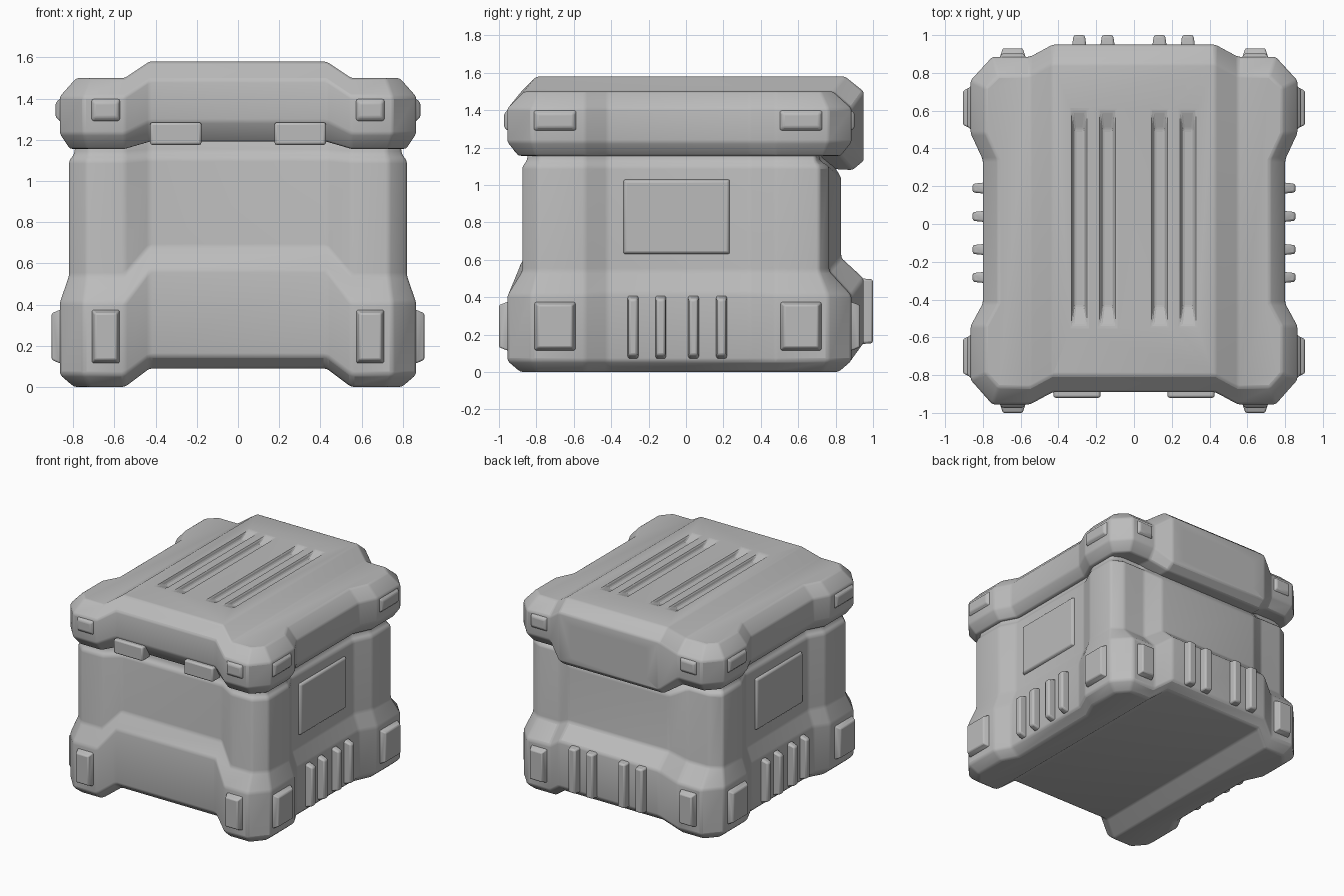
import bpy, bmesh
from mathutils import Vector

if "Cube" in bpy.data.objects:
    bpy.data.objects.remove(bpy.data.objects["Cube"], do_unlink=True)

grey = bpy.data.materials.new("grey_plastic")
grey.use_nodes = True
GREY = (0.5, 0.5, 0.5, 1)
grey.diffuse_color = GREY
grey.node_tree.nodes["Principled BSDF"].inputs["Base Color"].default_value = GREY


def finish(name, bm, bevel=0.0):
    bmesh.ops.recalc_face_normals(bm, faces=bm.faces)
    mesh = bpy.data.meshes.new(name)
    bm.to_mesh(mesh)
    bm.free()
    mesh.materials.append(grey)
    obj = bpy.data.objects.new(name, mesh)
    bpy.context.collection.objects.link(obj)
    if bevel:
        add_bevel(obj, bevel)
    return obj


def add_bevel(obj, width):
    mod = obj.modifiers.new("soft_edges", "BEVEL")
    mod.width, mod.segments = width, 2
    mod.limit_method, mod.angle_limit = "ANGLE", 0.3
    bpy.ops.object.select_all(action="DESELECT")
    obj.select_set(True)
    bpy.context.view_layer.objects.active = obj
    bpy.ops.object.shade_smooth_by_angle(angle=0.7)


# Half outline of the crate seen from above, from front centre to back centre
OUTLINE = [(0.43, -0.89), (0.55, -0.955), (0.75, -0.955), (0.865, -0.825),
           (0.865, -0.54), (0.8, -0.42), (0.8, 0.34), (0.865, 0.48),
           (0.865, 0.76), (0.75, 0.885), (0.55, 0.885), (0.43, 0.95)]
ZONE = "FCCCCSSCCCCB"   # front, corner, side, back


def ring(bm, inset, heights):
    """One outline loop: insets for side, front, back; heights by zone."""
    side, front, back = inset
    half = []
    for i, ((x, y), zone) in enumerate(zip(OUTLINE, ZONE)):
        dy = front if y < 0 else -back
        if i in (3, 8):
            dy *= 0.4
        elif 4 <= i <= 7:
            dy = 0
        dx = side if 3 <= i <= 8 else 0.4 * side if i in (2, 9) else 0
        half.append((x - dx, y + dy, heights["CFSB".index(zone)]))
    pts = half + [(-x, y, z) for x, y, z in reversed(half)]
    return [bm.verts.new(p) for p in pts]


def cap(bm, r):
    """Close a loop with a raised or sunken centre strip running front to back."""
    for ids in (range(1, 11), range(13, 23), (0, 1, 10, 11),
                (12, 13, 22, 23), (0, 11, 12, 23)):
        bm.faces.new([r[i] for i in ids])


def loft(name, levels):
    bm = bmesh.new()
    rings = [ring(bm, *level) for level in levels]
    for a, b in zip(rings, rings[1:]):
        for i in range(len(a)):
            j = (i + 1) % len(a)
            bm.faces.new((a[i], a[j], b[j], b[i]))
    cap(bm, rings[0])
    cap(bm, rings[-1])
    return finish(name, bm)


def block(name, centre, normal, base, top, depth, bevel=0.008):
    """Tapered block standing on a surface point along an axis normal."""
    n, c = Vector(normal), Vector(centre)
    u = Vector((0, 1, 0)) if n.x else Vector((1, 0, 0))
    v = Vector((0, 1, 0)) if n.z else Vector((0, 0, 1))
    bm = bmesh.new()
    loops = []
    for (w, h), d in ((base, -0.03), (base, 0), (top, depth)):
        loops.append([bm.verts.new(c + n * d + u * (w * s / 2) + v * (h * t / 2))
                      for s, t in ((-1, -1), (1, -1), (1, 1), (-1, 1))])
    for a, b in zip(loops, loops[1:]):
        for i in range(4):
            bm.faces.new((a[i], a[i - 1], b[i - 1], b[i]))
    bm.faces.new(loops[0])
    bm.faces.new(loops[-1])
    return finish(name, bm, bevel)


def cut(target, cutter):
    cutter.hide_render = True
    cutter.hide_set(True)
    cutter.display_type = "WIRE"
    mod = target.modifiers.new(cutter.name, "BOOLEAN")
    mod.operation, mod.object, mod.solver = "DIFFERENCE", cutter, "EXACT"


# Body with flared base and feet; heights are corner, front, side, back
wall = (0.045, 0.08, 0.12)
body = loft("body", [
    ((0.07, 0.07, 0.07), (0, 0.09, 0, 0.09)),
    ((0, 0, 0), (0.06, 0.15, 0.06, 0.15)),
    ((0, 0, 0), (0.41, 0.57, 0.42, 0.5)),
    (wall, (0.54, 0.68, 0.54, 0.61)),
    (wall, (1.1, 1.11, 1.1, 1.04)),
    ((0.07, 0.105, 0.17), (1.13, 1.14, 1.13, 1.12)),
    ((0.08, 0.115, 0.18), (1.22, 1.25, 1.22, 1.22))])
add_bevel(body, 0.015)

# Lid with raised centre strip and a drooping back
lid = loft("lid", [
    ((0.2, 0.2, 0.2), (1.17, 1.2, 1.17, 1.09)),
    ((0.05, 0.06, 0.06), (1.155, 1.19, 1.155, 1.08)),
    ((0, 0, 0), (1.23, 1.29, 1.23, 1.13)),
    ((0, 0, 0), (1.41, 1.49, 1.41, 1.5)),
    ((0.08, 0.09, 0.1), (1.5, 1.58, 1.5, 1.58))])

# Lid grooves and the back handle recess
RIB_X = (-0.29, -0.14, 0.135, 0.285)
for i, x in enumerate(RIB_X):
    cut(lid, block(f"groove_cutter_{i}", (x, 0.03, 1.58), (0, 0, -1),
                   (0.08, 1.14), (0.055, 0.94), 0.035, 0))
recess = block("handle_cutter", (0, 0.95, 1.3), (0, -1, 0),
               (0.66, 0.25), (0.6, 0.2), 0.08, 0)
mod = recess.modifiers.new("round_corners", "BEVEL")
mod.width, mod.segments, mod.limit_method = 0.04, 3, "ANGLE"
cut(lid, recess)
add_bevel(lid, 0.012)

for s, side in ((1, "left"), (-1, "right")):
    # Front latches
    block(f"latch_{side}", (s * 0.302, -0.85, 1.23), (0, -1, 0),
          (0.25, 0.11), (0.25, 0.11), 0.07, 0.012)
    # Side panel
    block(f"side_panel_{side}", (s * 0.755, -0.05, 0.83), (s, 0, 0),
          (0.57, 0.4), (0.55, 0.38), 0.02)
    # Side ribs
    for i, y in enumerate((-0.283, -0.135, 0.04, 0.19)):
        block(f"side_rib_{side}_{i}", (s * 0.795, y, 0.24), (s, 0, 0),
              (0.058, 0.34), (0.046, 0.3), 0.06, 0.012)
    # Corner pads on the base and the lid
    for y, n, end in ((-0.955, -1, "front"), (0.885, 1, "back")):
        block(f"base_pad_{end}_{side}", (s * 0.642, y, 0.245), (0, n, 0),
              (0.135, 0.26), (0.105, 0.225), 0.045)
        block(f"lid_pad_{end}_{side}", (s * 0.642, y, 1.345), (0, n, 0),
              (0.14, 0.11), (0.11, 0.07), 0.018)
    for y, end in ((-0.7, "front"), (0.615, "back")):
        block(f"base_side_pad_{end}_{side}", (s * 0.865, y, 0.245), (s, 0, 0),
              (0.22, 0.26), (0.18, 0.225), 0.04)
        block(f"lid_side_pad_{end}_{side}", (s * 0.865, y, 1.345), (s, 0, 0),
              (0.23, 0.11), (0.19, 0.07), 0.02)

# Back ribs
for i, x in enumerate(RIB_X):
    block(f"back_rib_{i}", (x, 0.945, 0.325), (0, 1, 0),
          (0.075, 0.35), (0.06, 0.34), 0.055, 0.012)
